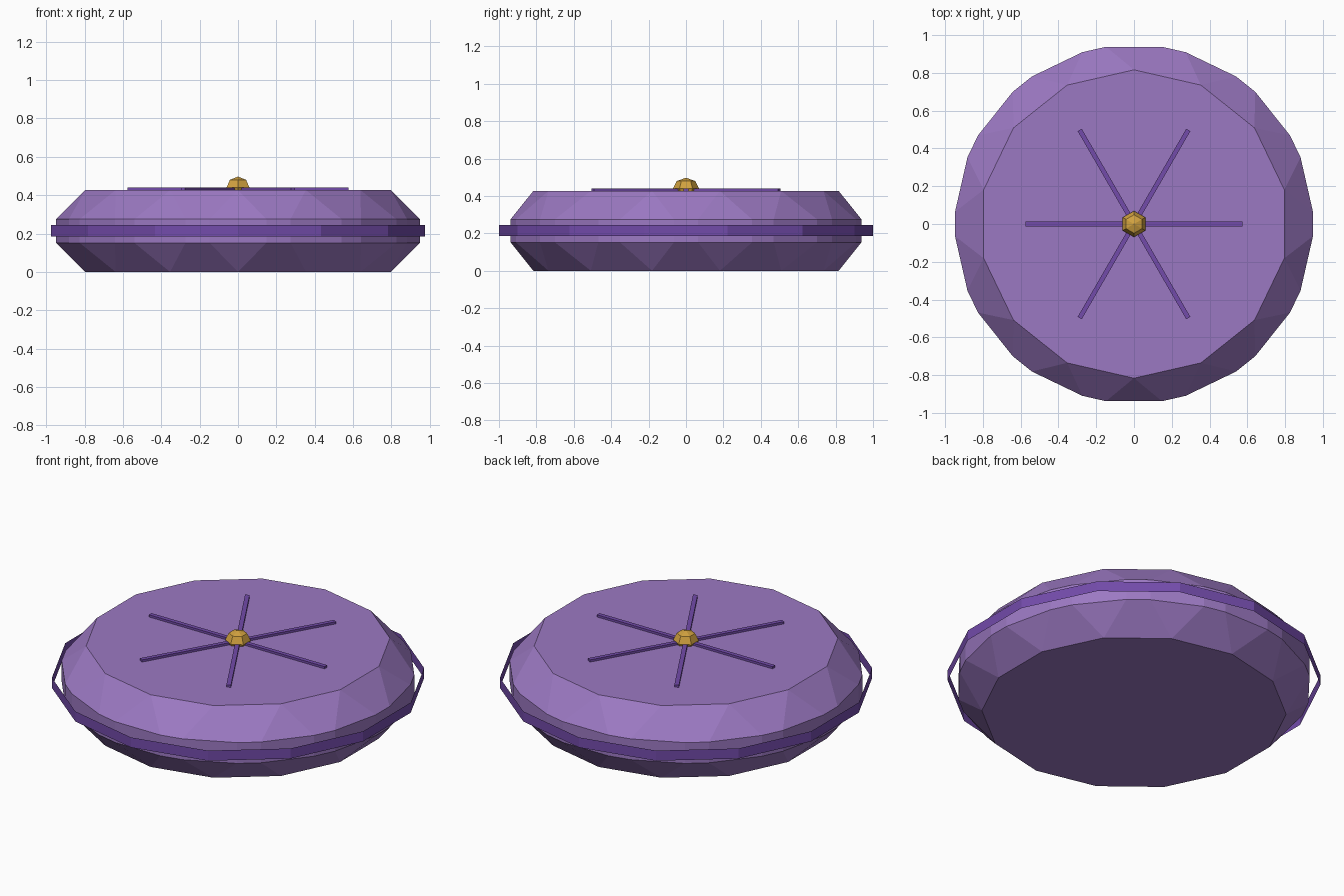
import bpy
import bmesh
from math import radians, sin, cos, pi
from mathutils import Matrix

if "Cube" in bpy.data.objects:
    bpy.data.objects.remove(bpy.data.objects["Cube"])

SIDES = 14


def material(name, rgb):
    mat = bpy.data.materials.new(name)
    mat.diffuse_color = (*rgb, 1)
    mat.use_nodes = True
    mat.node_tree.nodes["Principled BSDF"].inputs["Base Color"].default_value = mat.diffuse_color
    return mat


def add_object(name, bm, mat):
    mesh = bpy.data.meshes.new(name)
    bm.to_mesh(mesh)
    bm.free()
    mesh.materials.append(mat)
    obj = bpy.data.objects.new(name, mesh)
    bpy.context.collection.objects.link(obj)
    return obj


def ring(bm, radius, z, sides):
    # Polygon ring with one corner on the +y axis
    return [bm.verts.new((radius * sin(2 * pi * i / sides),
                          radius * cos(2 * pi * i / sides), z)) for i in range(sides)]


def bridge(bm, low, high):
    n = len(low)
    for i in range(n):
        j = (i + 1) % n
        bm.faces.new((low[j], low[i], high[i], high[j]))


fabric = material("lilac_fabric", (0.33, 0.19, 0.54))
trim = material("purple_trim", (0.17, 0.07, 0.40))
gold = material("gold", (0.64, 0.36, 0.05))

# Cushion body: 14-sided drum with every edge chamfered
bm = bmesh.new()
low, high = ring(bm, 0.972, 0, SIDES), ring(bm, 0.972, 0.427, SIDES)
bridge(bm, low, high)
bm.faces.new(low)
bm.faces.new(high[::-1])
bmesh.ops.recalc_face_normals(bm, faces=bm.faces)
body = add_object("cushion_body", bm, fabric)
bevel = body.modifiers.new("chamfer", "BEVEL")
bevel.limit_method = "NONE"
bevel.width = 0.152
bevel.segments = 1

# Thin open band round the middle
bm = bmesh.new()
bridge(bm, ring(bm, 1.0, 0.185, SIDES), ring(bm, 1.0, 0.245, SIDES))
add_object("piping_band", bm, trim)

# Seams crossing the top
for k in range(3):
    bm = bmesh.new()
    bmesh.ops.create_cube(bm, size=1, matrix=Matrix.Rotation(radians(60 * k), 4, "Z")
                          @ Matrix.Translation((0, 0, 0.43))
                          @ Matrix.Diagonal((1.15, 0.025, 0.02, 1)))
    add_object(f"seam_{k + 1}", bm, trim)

# Central button: flattened six-sided sphere
bm = bmesh.new()
rings = [ring(bm, 0.069 * cos(radians(a)), 0.44 + 0.057 * sin(radians(a)), 6)
         for a in (-45, 0, 45)]
for a, b in zip(rings, rings[1:]):
    bridge(bm, a, b)
for z, r in ((0.383, rings[0]), (0.497, rings[-1])):
    tip = bm.verts.new((0, 0, z))
    for i in range(6):
        bm.faces.new((r[i], r[(i + 1) % 6], tip))
bmesh.ops.recalc_face_normals(bm, faces=bm.faces)
add_object("button", bm, gold)
